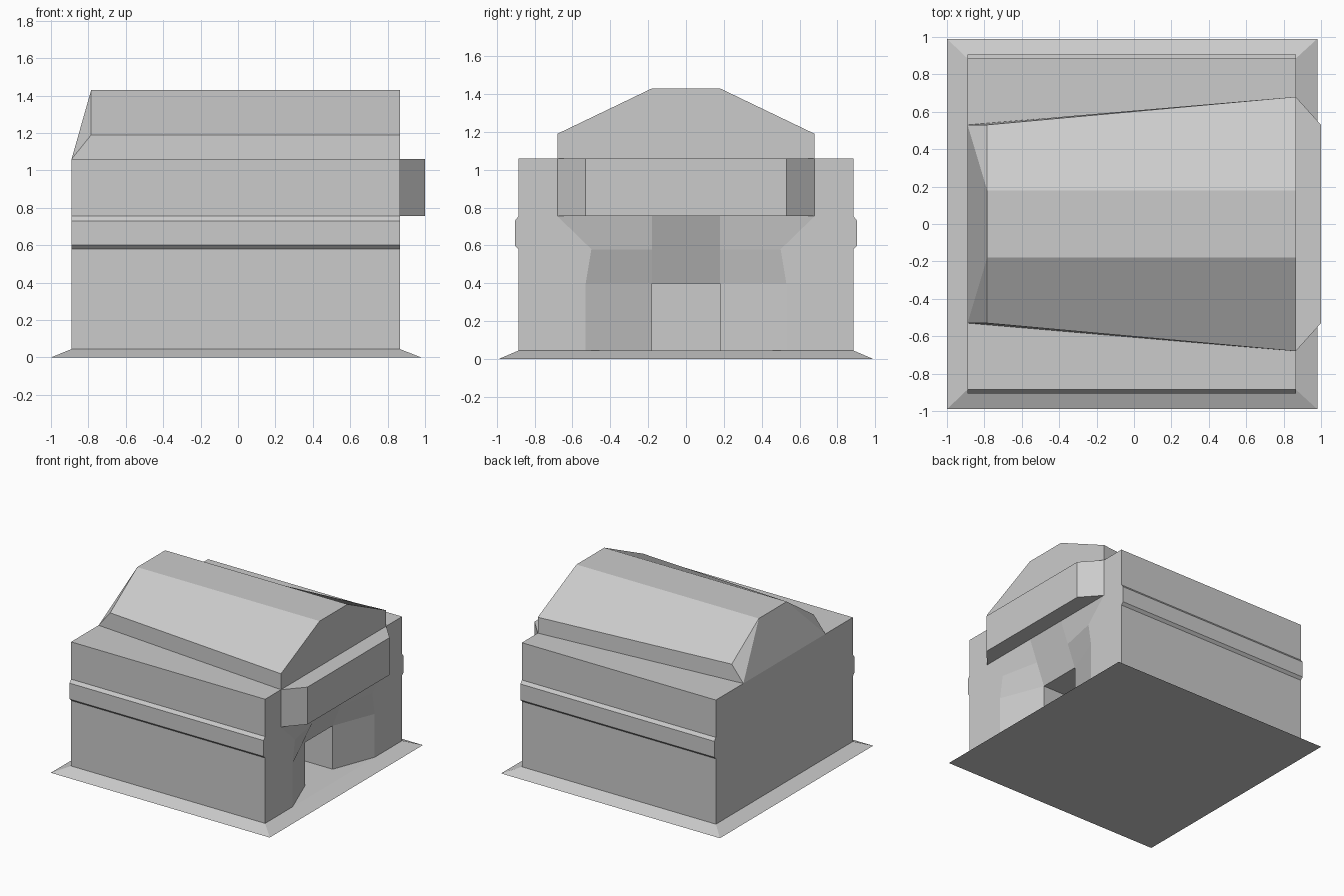
import bpy, bmesh

cube = bpy.data.objects.get("Cube")
if cube:
    bpy.data.objects.remove(cube, do_unlink=True)

# One plain grey for the whole building
grey = bpy.data.materials.new("plain_grey")
grey.use_nodes = True
colour = (0.6, 0.6, 0.6, 1)
grey.diffuse_color = colour
grey.node_tree.nodes["Principled BSDF"].inputs["Base Color"].default_value = colour


def make(name, faces):
    """Weld a list of polygons (lists of points) into one flat shaded object."""
    bm = bmesh.new()
    for pts in faces:
        bm.faces.new([bm.verts.new(p) for p in pts])
    bmesh.ops.remove_doubles(bm, verts=bm.verts[:], dist=0.0005)
    bmesh.ops.recalc_face_normals(bm, faces=bm.faces[:])
    mesh = bpy.data.meshes.new(name)
    bm.to_mesh(mesh)
    bm.free()
    mesh.materials.append(grey)
    obj = bpy.data.objects.new(name, mesh)
    bpy.context.collection.objects.link(obj)
    return obj


def loft(a, b):
    """Quads between two closed rings."""
    n = len(a)
    return [[a[i], a[(i + 1) % n], b[(i + 1) % n], b[i]] for i in range(n)]


def flip(pts):
    return [(x, -y, z) for x, y, z in pts]


def at_x(x, profile):
    return [(x, y, z) for y, z in profile]


def mirrored(half):
    """Close a half outline (y, z) across the y = 0 plane."""
    return half + [(-y, z) for y, z in reversed(half)]


BACK, FRONT, DOOR, DEEP = -0.89, 0.865, 0.73, 0.28
BASE, EAVE = 0.045, 1.06
HALF = 0.885


# Sloped plinth
def rectangle(x0, x1, y, z):
    return [(x0, -y, z), (x1, -y, z), (x1, y, z), (x0, y, z)]


low = rectangle(-1, 0.98, 0.99, 0)
high = rectangle(BACK, FRONT, HALF, BASE)
make("plinth", loft(low, high) + [low, high])

# Main walls with a raised band on both long sides
wall = [(HALF, BASE), (HALF, 0.58), (0.905, 0.60), (0.905, 0.73), (HALF, 0.755), (HALF, EAVE)]
ring = mirrored(wall)
recess = [(0.53, BASE), (0.53, 0.4), (0.5, 0.58), (0.68, 0.755)]
back_ring, front_ring = at_x(BACK, ring), at_x(FRONT, ring)
faces = loft(back_ring, front_ring)[:-1]
faces.append(back_ring)
arch = recess + [(0.18, 0.755)]
faces.append(front_ring + at_x(FRONT, mirrored(arch)[::-1]))

# Flared entrance: slanted cheeks and a sloping lintel around the doorway
cheek = at_x(FRONT, arch[:4])
jamb = [(DOOR, 0.18, BASE), (DOOR, 0.18, 0.4), (0.798, 0.18, 0.58), (FRONT, 0.18, 0.755)]
for i in range(3):
    quad = [cheek[i], cheek[i + 1], jamb[i + 1], jamb[i]]
    faces += [quad, flip(quad)]
    if i:
        faces.append([jamb[i], jamb[i + 1]] + flip([jamb[i + 1], jamb[i]]))

# Passage behind the doorway
inner = [(DEEP, 0.18, BASE), (DEEP, 0.18, 0.4)]
side = [jamb[0], jamb[1], inner[1], inner[0]]
faces += [side, flip(side),
          [jamb[1], inner[1]] + flip([inner[1], jamb[1]]),
          inner + flip(inner[::-1])]
floor = [(BACK, HALF, BASE), (FRONT, HALF, BASE), cheek[0], jamb[0], inner[0]]
faces.append(floor + flip(floor[::-1]))
make("main_walls", faces)

# Roof that narrows toward the back, with a hipped rear end
REAR = -0.785
front_roof = at_x(FRONT, mirrored([(0.68, EAVE), (0.68, 1.19), (0.18, 1.43)]))
foot = (BACK, 0.53, EAVE)
knee = (REAR, 0.53, 1.19)
crest = (REAR, 0.18, 1.43)
toe = (BACK, 0.18, EAVE)
rear_roof = [foot, knee, crest] + flip([crest, knee, foot])
faces = loft(rear_roof, front_roof) + [front_roof]
for tri in ([foot, knee, crest], [foot, crest, toe]):
    faces += [tri, flip(tri)]
faces.append([toe, crest] + flip([crest, toe]))
make("roof", faces)

# Canopy with chamfered corners above the entrance
plan = [(FRONT, 0.68), (1.0, 0.53), (1.0, -0.53), (FRONT, -0.68)]
under = [(x, y, 0.755) for x, y in plan]
over = [(x, y, EAVE) for x, y in plan]
make("canopy", loft(under, over) + [under, over])
